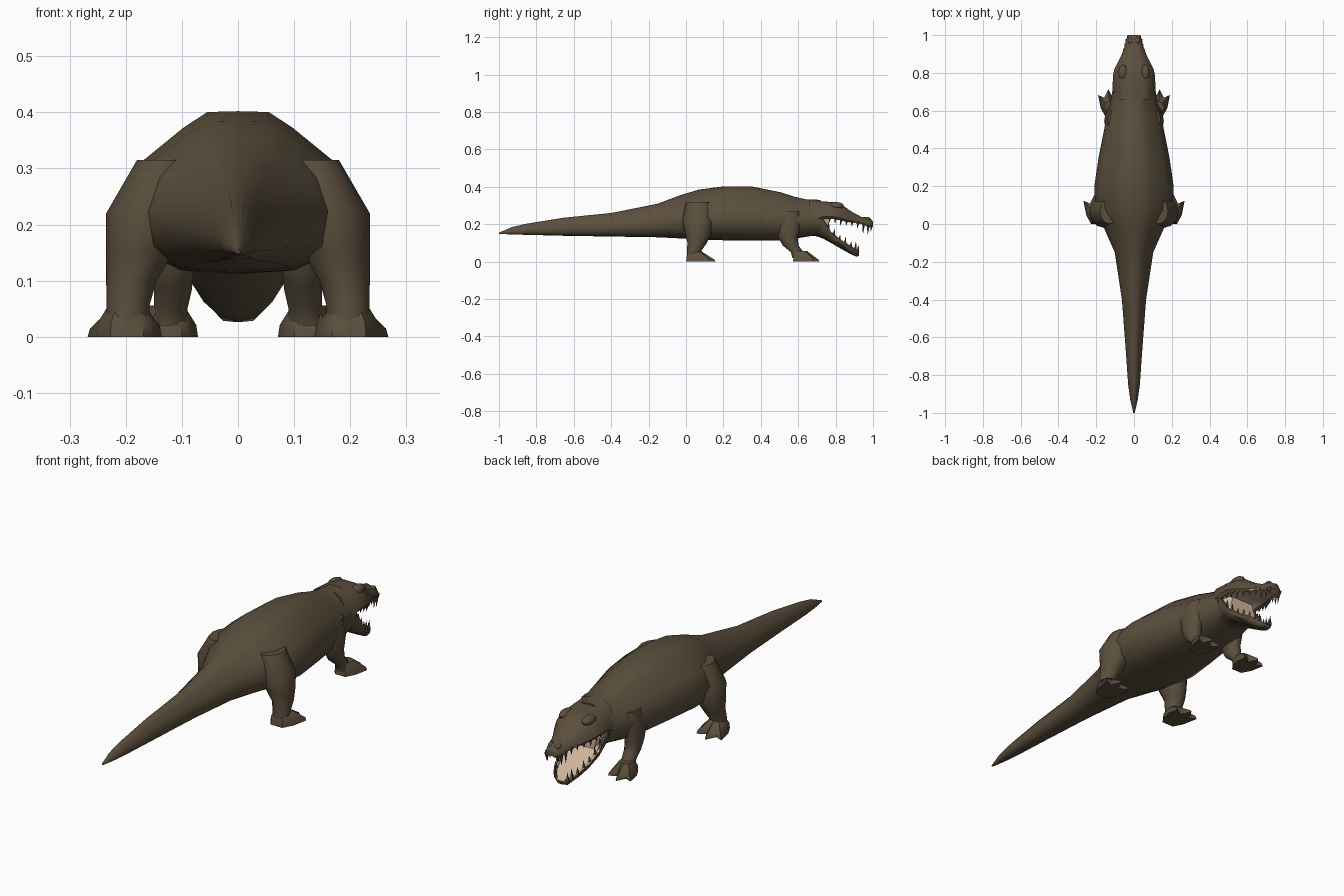
import bpy, bmesh, math
from mathutils import Vector

if "Cube" in bpy.data.objects:
    bpy.data.objects.remove(bpy.data.objects["Cube"])


def material(name, col):
    m = bpy.data.materials.new(name)
    m.diffuse_color = (*col, 1)
    m.use_nodes = True
    m.node_tree.nodes["Principled BSDF"].inputs["Base Color"].default_value = m.diffuse_color
    return m


SKIN = material("brown_skin", (0.105, 0.078, 0.046))
MOUTH = material("pale_mouth", (0.62, 0.46, 0.34))


def finish(name, bm, rule=None, angle=50):
    """Turn a bmesh into a smooth object; rule(face) picks the mouth colour."""
    bmesh.ops.recalc_face_normals(bm, faces=bm.faces)
    for f in bm.faces:
        f.smooth = True
        f.material_index = 1 if rule and rule(f) else 0
    me = bpy.data.meshes.new(name)
    bm.to_mesh(me)
    bm.free()
    me.materials.append(SKIN)
    me.materials.append(MOUTH)
    me.set_sharp_from_angle(angle=math.radians(angle))
    ob = bpy.data.objects.new(name, me)
    bpy.context.collection.objects.link(ob)
    return ob


def loft(rings):
    """Skin closed rings of equal length and cap both ends."""
    bm = bmesh.new()
    vs = [[bm.verts.new(p) for p in r] for r in rings]
    n = len(vs[0])
    for a, b in zip(vs, vs[1:]):
        for i in range(n):
            j = (i + 1) % n
            bm.faces.new((a[i], a[j], b[j], b[i]))
    bm.faces.new(vs[0])
    bm.faces.new(vs[-1])
    return bm


def section(half, y, w, zb, zt):
    """Symmetric cross-section from a half profile of (x, z) fractions."""
    right = [(x * w, y, zb + z * (zt - zb)) for x, z in half]
    left = [(-x, yy, z) for x, yy, z in right[-2:0:-1]]
    return right + left


# Tail, trunk and neck
TRUNK = [(0, 1), (.26, .995), (.46, .9), (.83, .68), (1, .42), (.88, .16), (.5, .02), (0, 0)]
body = [(-1, .004, .148, .155), (-.93, .02, .145, .185), (-.85, .031, .143, .203),
        (-.65, .045, .138, .235), (-.4, .064, .134, .26), (-.15, .102, .13, .31),
        (-.03, .155, .124, .355), (.07, .205, .118, .385), (.2, .21, .114, .402),
        (.35, .188, .112, .402), (.5, .158, .112, .372), (.58, .145, .122, .347),
        (.64, .125, .132, .333), (.72, .112, .145, .33)]
finish("body", loft([section(TRUNK, *s) for s in body]))

# Upper jaw and skull, pale on the palate
SKULL = [(0, 1), (.35, .99), (.62, .9), (.9, .5), (1, .15), (.9, 0), (.78, .1), (0, .18)]
skull = [(.66, .112, .18, .332), (.73, .113, .228, .322), (.78, .112, .228, .318), (.82, .104, .222, .314),
         (.86, .084, .212, .285), (.89, .068, .208, .264), (.94, .05, .2, .238),
         (.975, .042, .184, .236), (.995, .032, .184, .222), (1.0, .018, .188, .21)]
finish("upper_jaw", loft([section(SKULL, *s) for s in skull]),
       lambda f: f.normal.z < -.6 and f.calc_center_median().y > .73
       and abs(f.calc_center_median().x) < .06)

# Lower jaw, a shallow trough that is pale inside
JAW = [(0, .6), (.78, .62), (.9, 1), (1, .95), (.96, .5), (.6, .06), (0, 0)]
jaw = [(.64, .1, .14, .25), (.70, .108, .135, .25), (.735, .105, .122, .225), (.775, .098, .1, .16),
       (.83, .083, .068, .115), (.88, .064, .04, .085), (.912, .045, .026, .066),
       (.925, .024, .03, .056)]
finish("lower_jaw", loft([section(JAW, *s) for s in jaw]),
       lambda f: f.calc_center_median().y > .71 and f.normal.z > .2
       and abs(f.calc_center_median().x) < .09)

# Pale back of the mouth
BOX = [(0, 1), (.8, 1), (1, .5), (.8, 0), (0, 0)]
finish("mouth_lining", loft([section(BOX, *s) for s in
       [(.70, .09, .15, .26), (.74, .088, .15, .245), (.765, .07, .14, .235)]]), lambda f: True)


def cone(bm, base, tip, r, n=5):
    """Add one tooth."""
    ring = [bm.verts.new((base[0] + r * math.cos(2 * math.pi * i / n),
                          base[1] + r * math.sin(2 * math.pi * i / n), base[2])) for i in range(n)]
    top = bm.verts.new(tip)
    for i in range(n):
        bm.faces.new((ring[i], ring[(i + 1) % n], top))
    bm.faces.new(ring)


def along(table, y, k):
    """Interpolate one column of a section table at y."""
    for a, b in zip(table, table[1:]):
        if a[0] <= y <= b[0]:
            t = (y - a[0]) / (b[0] - a[0])
            return a[k] + t * (b[k] - a[k])


# Teeth along both jaw edges
upper, lower = bmesh.new(), bmesh.new()
for s in (-1, 1):
    for y, h in [(.77, .02), (.80, .025), (.83, .03), (.86, .022), (.89, .022),
                 (.92, .028), (.95, .05), (.975, .042), (.992, .025)]:
        x, z = s * along(skull, y, 1) * .88, along(skull, y, 2)
        cone(upper, (x, y, z + .012), (x * .97, y - .004, z - h), .009)
    for y, h in [(.76, .025), (.79, .03), (.82, .022), (.85, .03), (.88, .025), (.905, .04), (.918, .03)]:
        x, z = s * along(jaw, y, 1) * .9, along(jaw, y, 3)
        cone(lower, (x, y, z - .01), (x * .97, y + .004, z + h), .009)
finish("upper_teeth", upper)
finish("lower_teeth", lower)


def blob(name, loc, size):
    bm = bmesh.new()
    bmesh.ops.create_uvsphere(bm, u_segments=10, v_segments=6, radius=1)
    for v in bm.verts:
        v.co = Vector([c * k + l for c, k, l in zip(v.co, size, loc)])
    finish(name, bm)


# Legs: horizontal elliptical rings (x, y, z, rx, ry); feet: toed outlines
LEGS = {
    "rear": ([(.13, .07, .315, .05, .07), (.16, .065, .22, .075, .085), (.175, .065, .15, .06, .07),
              (.19, .06, .10, .045, .052), (.196, .042, .055, .038, .038), (.196, .045, .02, .04, .04)],
             (.198, .048), 1.0),
    "front": ([(.1, .55, .27, .04, .06), (.113, .545, .19, .045, .07), (.116, .545, .13, .038, .052),
               (.116, .56, .085, .034, .042), (.12, .595, .05, .03, .034), (.123, .605, .02, .034, .036)],
              (.127, .615), .9),
}
FOOT = [(-.03, -.047), (.03, -.047), (.055, 0), (.07, .075), (.035, .06), (.01, .11),
        (-.015, .06), (-.055, .08), (-.062, .03), (-.05, -.02)]

for s, side in ((-1, "left"), (1, "right")):
    for name, (rings, (fx, fy), k) in LEGS.items():
        N = 12
        finish(f"{name}_leg_{side}", loft([[
            (s * (x + rx * math.cos(2 * math.pi * i / N)), y + ry * math.sin(2 * math.pi * i / N), z)
            for i in range(N)] for x, y, z, rx, ry in rings]))
        sole = [(s * (fx + k * x), fy + k * y, 0) for x, y in FOOT]
        rim = [(s * (fx + k * x * .94), fy + k * y * .96, .026 - .15 * max(y, 0)) for x, y in FOOT]
        ankle = []
        for x, y in FOOT:
            d = Vector((x, y)).normalized() * .033
            ankle.append((s * (fx + d.x), fy + d.y, .056))
        finish(f"{name}_foot_{side}", loft([sole, rim, ankle]))
    # Brow ridges and nostrils
    blob(f"brow_{side}", (s * .058, .80, .298), (.026, .045, .021))
    blob(f"nostril_{side}", (s * .018, .968, .228), (.014, .02, .011))
